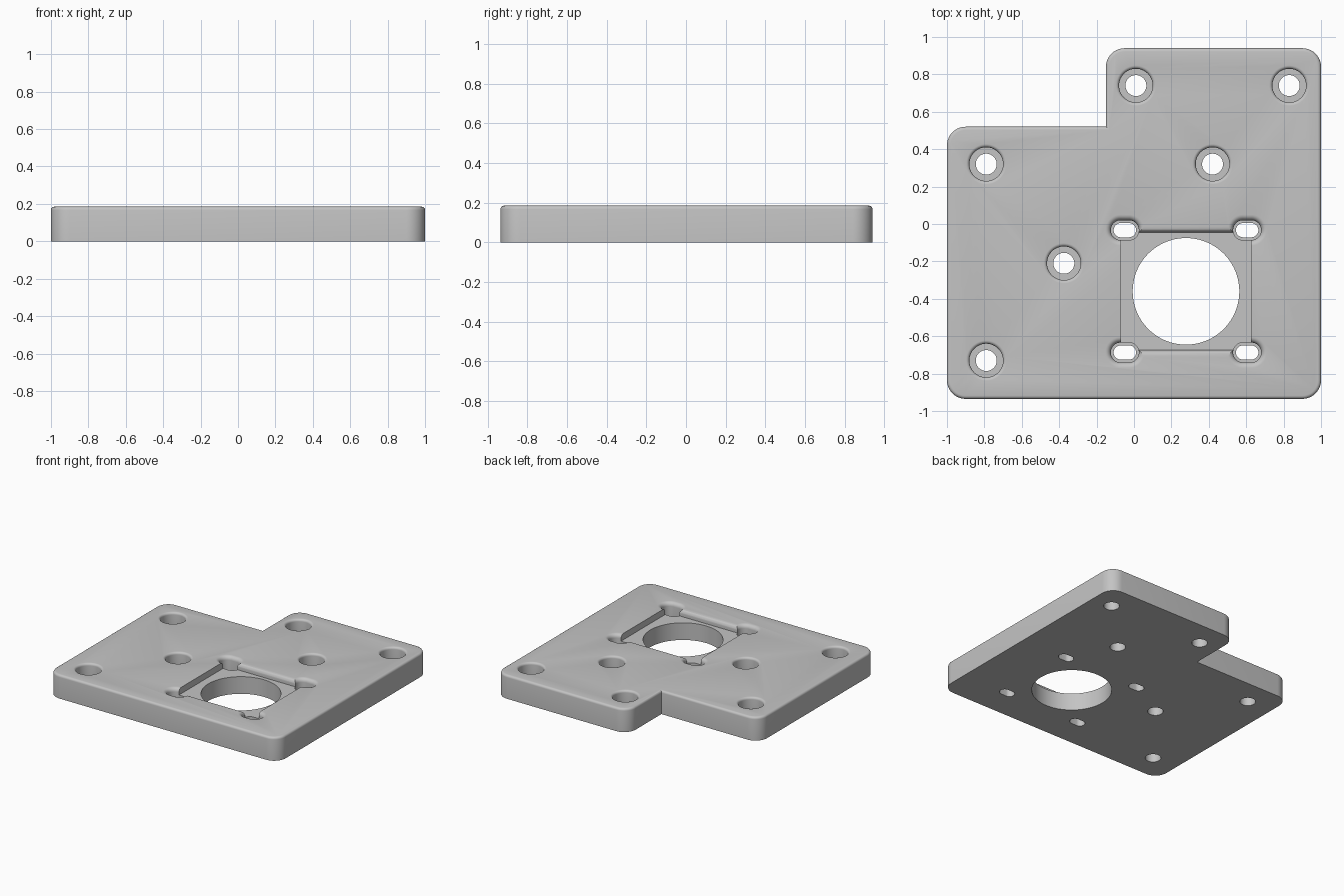
import bpy, bmesh
from math import sin, cos, pi, copysign
from mathutils import Vector

if "Cube" in bpy.data.objects:
    bpy.data.objects.remove(bpy.data.objects["Cube"], do_unlink=True)

TOP = 0.185
grey = bpy.data.materials.new("plain grey")
grey.use_nodes = True
colour = (0.55, 0.55, 0.55, 1)
grey.diffuse_color = colour
grey.node_tree.nodes["Principled BSDF"].inputs["Base Color"].default_value = colour


def finish(bm, name):
    bmesh.ops.recalc_face_normals(bm, faces=bm.faces)
    mesh = bpy.data.meshes.new(name)
    bm.to_mesh(mesh)
    bm.free()
    obj = bpy.data.objects.new(name, mesh)
    obj.data.materials.append(grey)
    bpy.context.collection.objects.link(obj)
    return obj


def loft(name, rings):
    """Closed solid through a stack of matching outlines."""
    bm = bmesh.new()
    loops = [[bm.verts.new(p) for p in ring] for ring in rings]
    n = len(loops[0])
    for a, b in zip(loops, loops[1:]):
        for i in range(n):
            j = (i + 1) % n
            bm.faces.new((a[i], a[j], b[j], b[i]))
    bm.faces.new(loops[0][::-1])
    bm.faces.new(loops[-1])
    obj = finish(bm, name)
    obj.hide_render = True
    return obj


def stadium(x, y, z, radius, straight, n=48):
    angles = [2 * pi * (i + 0.5) / n for i in range(n)]
    return [(x + copysign(straight, cos(a)) + radius * cos(a),
             y + radius * sin(a), z) for a in angles]


def rim(size, fillet, steps=6):
    """Wall that rolls outwards into the top face."""
    arc = [i * pi / 2 / steps for i in range(steps + 1)]
    pts = [(size + fillet * (1 - cos(t)), TOP - fillet * (1 - sin(t))) for t in arc]
    return pts + [(size + fillet, TOP + 0.1)]


def screw_cutter(name, x, y, hole, bore, floor, fillet, straight=0):
    profile = [(hole, -0.1), (hole, floor), (bore, floor)] + rim(bore, fillet)
    return loft(name, [stadium(x, y, z, r, straight) for r, z in profile])


# Stepped plate outline: outer corners rounded, inner corner sharp
R = 0.1
corners = [(-1, -0.935), (1, -0.935), (1, 0.94), (-0.15, 0.94), (-0.15, 0.52), (-1, 0.52)]
outline = []
for k, corner in enumerate(corners):
    p = Vector(corner)
    if k == 4:
        outline.append(p)
        continue
    u = (Vector(corners[k - 1]) - p).normalized()
    v = (Vector(corners[(k + 1) % 6]) - p).normalized()
    for i in range(11):
        t = i / 10 * pi / 2
        outline.append(p + R * (u * (1 - sin(t)) + v * (1 - cos(t))))

bm = bmesh.new()
base = bm.faces.new([bm.verts.new((p.x, p.y, 0)) for p in outline])
result = bmesh.ops.extrude_face_region(bm, geom=[base], use_keep_orig=True)
lifted = [g for g in result["geom"] if isinstance(g, bmesh.types.BMVert)]
bmesh.ops.translate(bm, verts=lifted, vec=(0, 0, TOP))
top_edges = [e for e in bm.edges if all(v.co.z > TOP / 2 for v in e.verts)]
bmesh.ops.bevel(bm, geom=top_edges, offset=0.018, segments=4, profile=0.5, affect='EDGES')
plate = finish(bm, "mounting_plate")

# Counterbored screw holes
cutters = []
for x, y in [(0.01, 0.74), (0.83, 0.74), (-0.79, 0.32), (0.42, 0.32),
             (-0.375, -0.21), (-0.79, -0.73)]:
    cutters.append(screw_cutter("screw_hole", x, y, 0.056, 0.09, 0.075, 0.018))

# Shallow pocket with rolled front and back walls
CX, CY = 0.278, -0.36
rings = []
for half, z in [(0.315, 0.135)] + rim(0.315, 0.03):
    rings.append([(CX + sx * 0.348, CY + sy * half, z)
                  for sx, sy in [(-1, -1), (1, -1), (1, 1), (-1, 1)]])
cutters.append(loft("pocket", rings))

# Large round opening in the pocket
cutters.append(loft("round_opening", [stadium(CX, CY, z, 0.285, 0, 96) for z in (-0.1, 0.3)]))

# Slotted holes at the pocket corners
for sx in (-1, 1):
    for sy in (-1, 1):
        cutters.append(screw_cutter("slot", CX + sx * 0.327, CY + sy * 0.327,
                                    0.038, 0.053, 0.06, 0.03, 0.022))

# Cut everything out of the plate
bpy.context.view_layer.objects.active = plate
plate.select_set(True)
for cutter in cutters:
    mod = plate.modifiers.new("cut", 'BOOLEAN')
    mod.operation = 'DIFFERENCE'
    mod.solver = 'EXACT'
    mod.object = cutter
    bpy.ops.object.modifier_apply(modifier=mod.name)
    bpy.data.objects.remove(cutter, do_unlink=True)
bpy.ops.object.shade_smooth_by_angle(angle=pi / 6)
